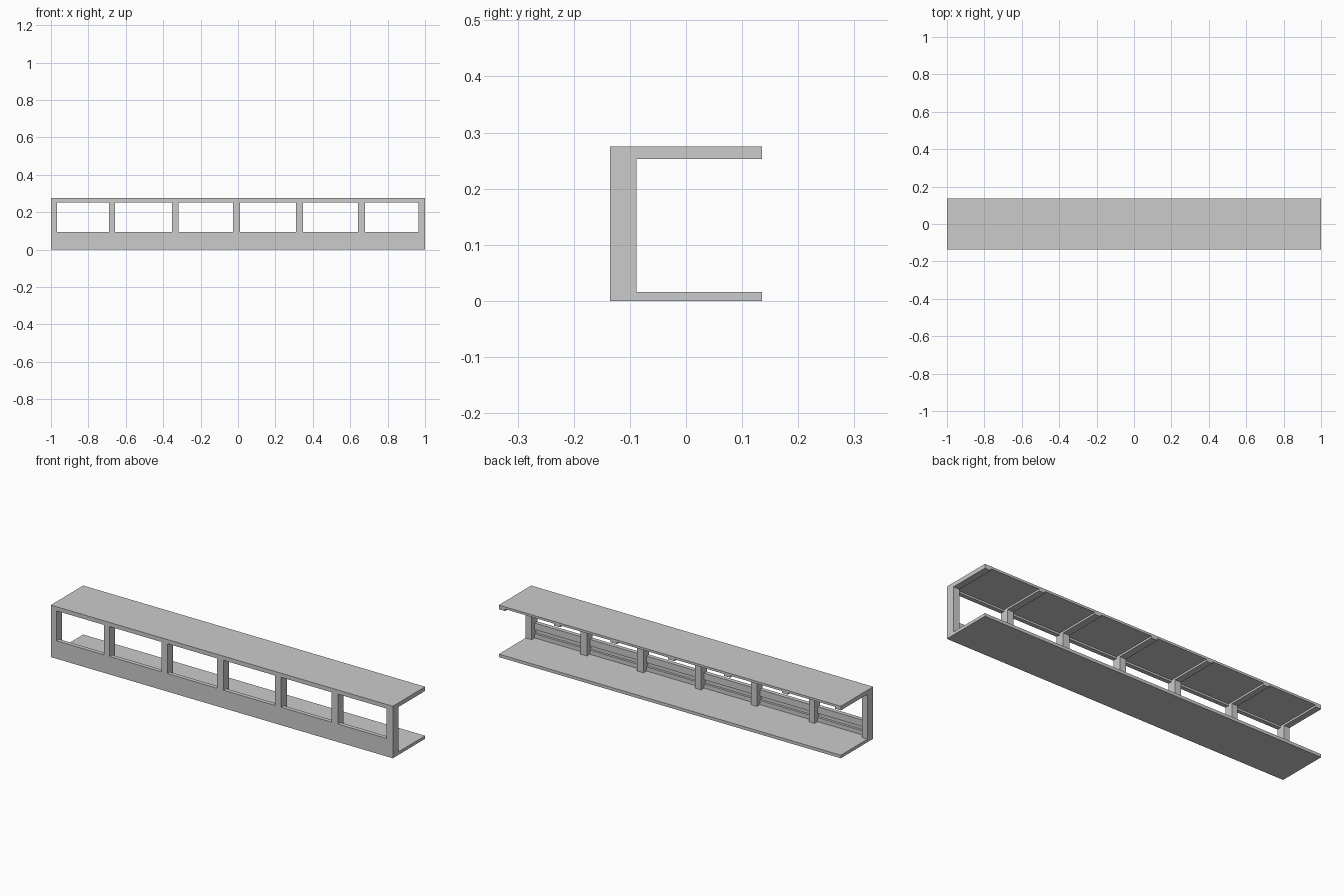
import bpy

if "Cube" in bpy.data.objects:
    bpy.data.objects.remove(bpy.data.objects["Cube"])


def box(name, x, y, z):
    """Add a box from (min, max) ranges on each axis."""
    bpy.ops.mesh.primitive_cube_add(size=1, location=[(a + b) / 2 for a, b in (x, y, z)])
    ob = bpy.context.object
    ob.name = name
    ob.scale = [b - a for a, b in (x, y, z)]
    bpy.ops.object.transform_apply(location=False, rotation=False, scale=True)
    return ob


FRONT, BACK = -0.135, 0.135
TOP = 0.275
FULL_X = (-1, 1)
POSTS = [(-1, -0.967), (-0.69, -0.657), (-0.353, -0.318), (-0.027, 0.01),
         (0.31, 0.347), (0.642, 0.678), (0.964, 1)]

# Floor and roof slabs
box("floor_slab", FULL_X, (FRONT, BACK), (0, 0.016))
box("roof_slab", FULL_X, (FRONT, BACK), (0.263, TOP))

# Posts with a roof beam running back from each
for i, x in enumerate(POSTS):
    box(f"post_{i + 1}", x, (FRONT, -0.088), (0.016, 0.263))
    box(f"roof_beam_{i + 1}", x, (-0.088, BACK), (0.253, 0.263))

# Front wall panel and rails fitted between the posts
for i, (a, b) in enumerate(zip(POSTS, POSTS[1:])):
    bay = (a[1], b[0])
    box(f"front_panel_{i + 1}", bay, (FRONT, -0.125), (0.016, 0.095))
    box(f"sill_rail_{i + 1}", bay, (-0.125, -0.113), (0.06, 0.095))
    box(f"bottom_rail_{i + 1}", bay, (-0.125, -0.113), (0.016, 0.038))
    box(f"head_rail_{i + 1}", bay, (FRONT, -0.113), (0.253, 0.263))
